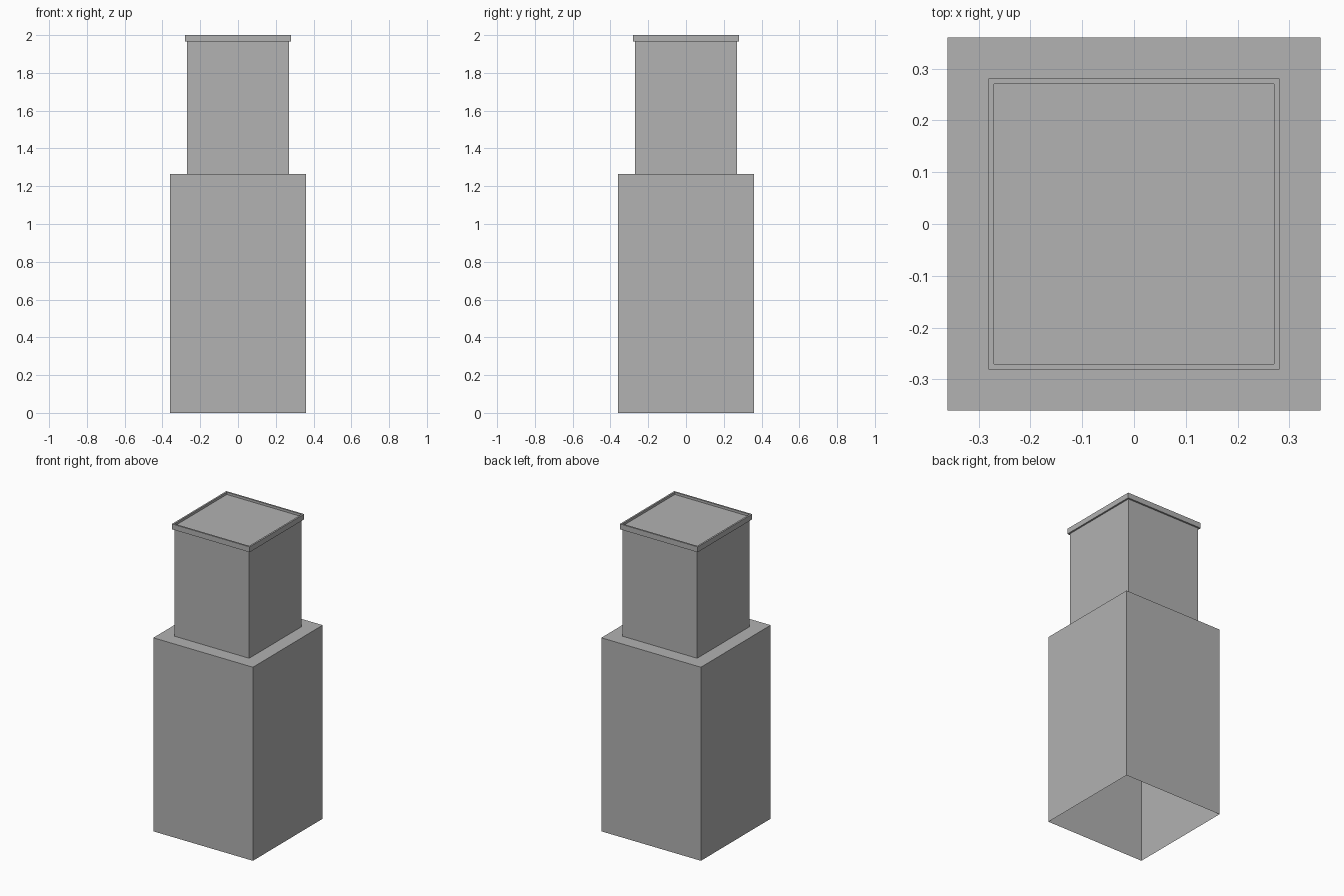
import bpy
import bmesh

cube = bpy.data.objects.get("Cube")
if cube:
    bpy.data.objects.remove(cube, do_unlink=True)

GREY = (0.445, 0.445, 0.445, 1.0)
grey = bpy.data.materials.new("plain grey")
grey.use_nodes = True
grey.diffuse_color = GREY
grey.node_tree.nodes["Principled BSDF"].inputs["Base Color"].default_value = GREY


def square_shell(name, profile, cap_end=False, closed=False):
    """Loft square rings given as (half width, height)."""
    bm = bmesh.new()
    rings = [[bm.verts.new((sx * h, sy * h, z))
              for sx, sy in ((-1, -1), (1, -1), (1, 1), (-1, 1))]
             for h, z in profile]
    pairs = list(zip(rings, rings[1:]))
    if closed:
        pairs.append((rings[-1], rings[0]))
    for low, high in pairs:
        for i in range(4):
            j = (i + 1) % 4
            bm.faces.new((low[i], low[j], high[j], high[i]))
    if cap_end:
        bm.faces.new(rings[-1])
    mesh = bpy.data.meshes.new(name)
    bm.to_mesh(mesh)
    bm.free()
    mesh.materials.append(grey)
    obj = bpy.data.objects.new(name, mesh)
    bpy.context.collection.objects.link(obj)
    return obj


BASE, TOWER, RIM = 0.36, 0.27, 0.281
LEDGE, ROOF, RIM_LOW, TOP = 1.265, 1.985, 1.965, 2.0

# Wide lower block, open underneath
square_shell("lower_block", [(BASE, 0), (BASE, LEDGE)], cap_end=True)

# Narrow upper block with a flat roof
square_shell("upper_block", [(TOWER, LEDGE), (TOWER, ROOF)], cap_end=True)

# Thin parapet band standing slightly above the roof
square_shell("roof_parapet", [(TOWER, RIM_LOW), (RIM, RIM_LOW),
                              (RIM, TOP), (TOWER, TOP), (TOWER, ROOF)])
